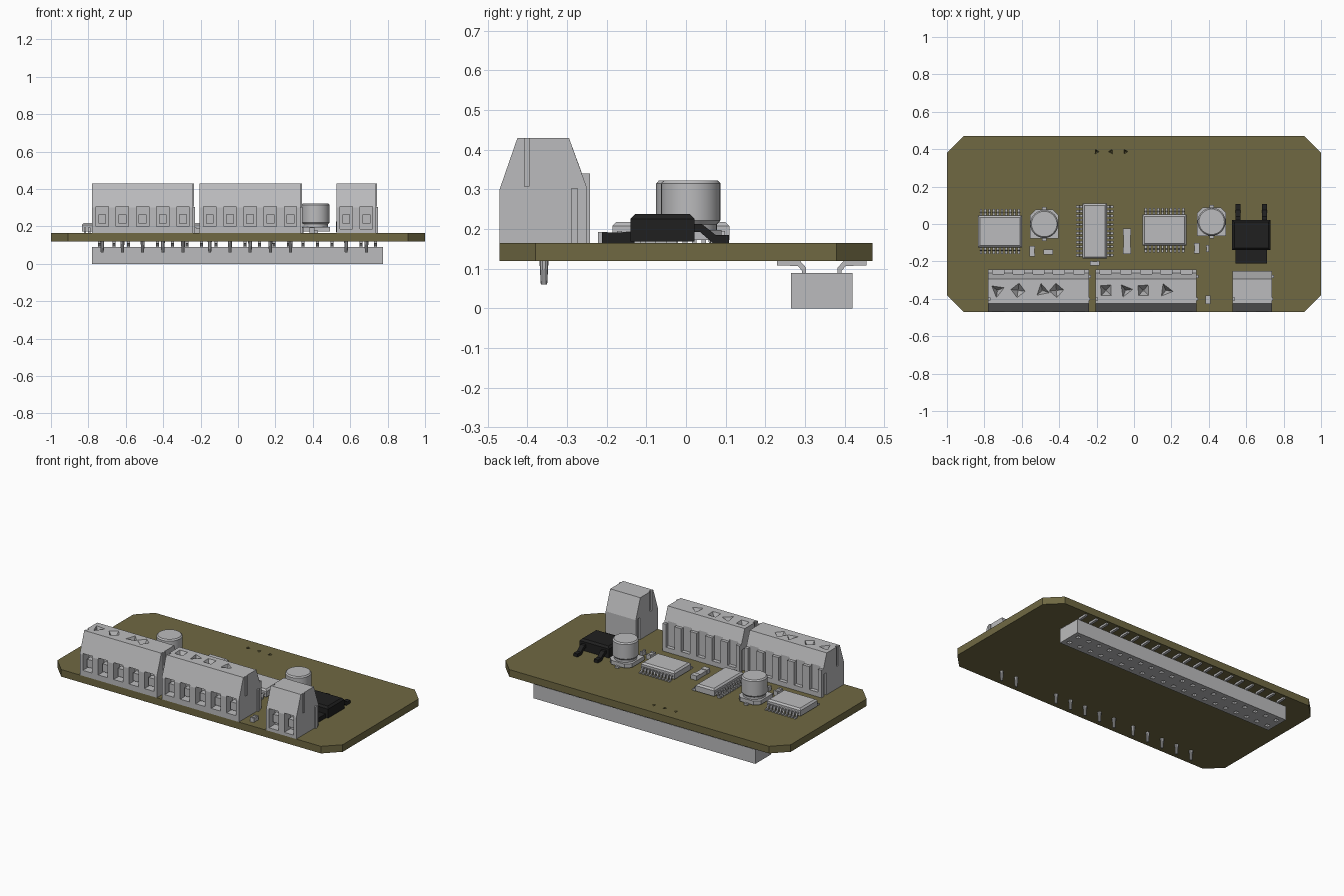
import bpy, bmesh, math, random
from mathutils import Matrix, Vector

cube = bpy.data.objects.get("Cube")
if cube:
    bpy.data.objects.remove(cube)
random.seed(4)


def material(name, rgb):
    m = bpy.data.materials.new(name)
    m.use_nodes = True
    m.diffuse_color = (*rgb, 1)
    m.node_tree.nodes["Principled BSDF"].inputs["Base Color"].default_value = (*rgb, 1)
    return m


OLIVE = material("olive board", (0.16, 0.14, 0.055))
GREY = material("light grey", (0.5, 0.5, 0.51))
BLACK = material("black plastic", (0.014, 0.014, 0.014))
TOP, BOTTOM = 0.165, 0.12      # board surfaces


def box(bm, x0, x1, y0, y1, z0, z1):
    m = Matrix.Translation(((x0 + x1) / 2, (y0 + y1) / 2, (z0 + z1) / 2))
    return bmesh.ops.create_cube(bm, size=1, matrix=m @ Matrix.Diagonal((x1 - x0, y1 - y0, z1 - z0, 1)))["verts"]


def cone(bm, x, y, z0, z1, r0, r1, sides, turn=0.0):
    m = Matrix.Translation((x, y, (z0 + z1) / 2)) @ Matrix.Rotation(turn, 4, "Z")
    bmesh.ops.create_cone(bm, cap_ends=True, segments=sides, radius1=r0, radius2=r1, depth=z1 - z0, matrix=m)


def prism(bm, points, offset):
    """Extrude a closed outline of 3D points by an offset."""
    face = bm.faces.new([bm.verts.new(p) for p in points])
    ext = bmesh.ops.extrude_face_region(bm, geom=[face])["geom"]
    bmesh.ops.translate(bm, vec=offset, verts=[v for v in ext if isinstance(v, bmesh.types.BMVert)])


def finish(bm, name, mat, smooth=False):
    bmesh.ops.recalc_face_normals(bm, faces=bm.faces)
    mesh = bpy.data.meshes.new(name)
    bm.to_mesh(mesh)
    bm.free()
    mesh.materials.append(mat)
    obj = bpy.data.objects.new(name, mesh)
    bpy.context.collection.objects.link(obj)
    if smooth:
        bpy.ops.object.select_all(action="DESELECT")
        obj.select_set(True)
        bpy.context.view_layer.objects.active = obj
        bpy.ops.object.shade_smooth_by_angle(angle=math.radians(35))
    return obj


def carve(obj, bm, mat):
    """Subtract the cutter mesh and bake the result."""
    cutter = finish(bm, "cutter", mat)
    cutter.hide_render = True
    mod = obj.modifiers.new("carve", "BOOLEAN")
    mod.operation, mod.solver, mod.object = "DIFFERENCE", "EXACT", cutter
    bpy.context.view_layer.update()
    baked = bpy.data.meshes.new_from_object(obj.evaluated_get(bpy.context.evaluated_depsgraph_get()))
    obj.modifiers.clear()
    obj.data = baked
    bpy.data.objects.remove(cutter)


# Circuit board with clipped corners and three little pits
bm = bmesh.new()
corners = [(1, .38), (.91, .47), (-.91, .47), (-1, .38), (-1, -.38), (-.91, -.47), (.91, -.47), (1, -.38)]
prism(bm, [(x, y, BOTTOM) for x, y in corners], (0, 0, TOP - BOTTOM))
board = finish(bm, "circuit_board", OLIVE)
bm = bmesh.new()
for i in range(3):
    cone(bm, -.2 + i * .077, .387, TOP - .03, TOP + .005, .002, .016, 3, i * 1.1 + .5)
carve(board, bm, OLIVE)


# Screw terminal blocks
def terminal(name, x0, x1, count, pits, stepped):
    pitch = .108
    first = (x0 + x1) / 2 - pitch * (count - 1) / 2
    centres = [first + i * pitch for i in range(count)]
    back = [(-.262, .34), (-.242, .34), (-.242, TOP)] if stepped else [(-.25, .305), (-.25, TOP)]
    outline = [(-.47, TOP), (-.47, .3), (-.425, .43), (-.295, .43)] + back
    bm = bmesh.new()
    prism(bm, [(x0, y, z) for y, z in outline], (x1 - x0, 0, 0))
    block = finish(bm, name, GREY)
    bm = bmesh.new()
    for x in centres:                                     # wire openings and rear slots
        box(bm, x - .033, x + .033, -.5, -.41, .2 if stepped else .185, .306)
        if stepped:
            box(bm, x - .03, x + .03, -.266, -.2, .195, .36)
    box(bm, x0 - .02, x0 + .01, -.41, -.392, .305, .45)   # side keyways
    box(bm, x0 - .02, x0 + .01, -.292, -.27, TOP - .02, .305)
    for x in pits:                                        # screw pits
        cone(bm, x, -.355, .38, .435, .004, .042, random.choice((3, 4)), random.uniform(0, 3))
    carve(block, bm, GREY)

    bm = bmesh.new()
    box(bm, x1 - .002, x1 + .01, -.29, -.272, TOP, .303)
    box(bm, x1 - .002, x1 + .006, -.408, -.394, .307, .43)
    finish(bm, name + "_side_keys", GREY)
    bm = bmesh.new()
    for x in centres:
        box(bm, x - .021, x + .021, -.445, -.405, .215, .265)
    finish(bm, name + "_wire_clamps", GREY)
    bm = bmesh.new()
    for x in centres:
        cone(bm, x, -.358, .06, BOTTOM + .01, .008, .012, 10)
    finish(bm, name + "_solder_pins", GREY, True)


terminal("left_terminal_block", -.78, -.24, 5, (-.73, -.62, -.49, -.415), True)
terminal("middle_terminal_block", -.205, .335, 5, (-.15, -.045, .05, .17), True)
terminal("power_terminal_block", .527, .738, 2, (), False)


# Flat chips with rows of stepped leads
def chip(name, cx, cy, length, width, count, upright):
    turn = Matrix.Translation((cx, cy, 0)) @ Matrix.Rotation(math.pi / 2 if upright else 0, 4, "Z")
    l, w = length / 2, width / 2
    bm = bmesh.new()
    verts = box(bm, -l, l, -w, w, TOP + .008, .218)
    bmesh.ops.bevel(bm, geom=[e for e in bm.edges if all(v.co.z > .2 for v in e.verts)],
                    offset=.01, segments=1, affect="EDGES")
    bm.transform(turn)
    finish(bm, name + "_body", GREY)
    bm = bmesh.new()
    pitch = (length - .012) / count
    for i in range(count):
        x = (i - (count - 1) / 2) * pitch
        for s in (-1, 1):
            path = [(w - .005, .195), (w + .015, .195), (w + .02, .174), (w + .036, .174),
                    (w + .036, TOP), (w + .013, TOP), (w + .008, .187), (w - .005, .187)]
            prism(bm, [(x - .006, s * y, z) for y, z in path], (.012, 0, 0))
    bm.transform(turn)
    finish(bm, name + "_leads", GREY)


chip("left_chip", -.717, -.04, .235, .17, 10, False)
chip("middle_chip", -.21, -.038, .295, .13, 12, True)
chip("right_chip", .163, -.033, .235, .165, 10, False)


# Can capacitors on clipped square bases
def capacitor(name, cx, cy):
    bm = bmesh.new()
    a, c = .077, .03
    base = [(-a, -a), (a, -a), (a, a - c), (a - c, a), (c - a, a), (-a, a - c)]
    prism(bm, [(cx + x, cy + y, TOP + .008) for x, y in base], (0, 0, .025))
    for s in (-1, 1):
        box(bm, cx - .012, cx + .012, cy + s * .075 - .015, cy + s * .075 + .015, TOP, TOP + .012)
    finish(bm, name + "_base", GREY)
    bm = bmesh.new()
    profile = [(0, .19), (.066, .19), (.066, .212), (.075, .222), (.075, .315), (.068, .323), (0, .323)]
    verts = [bm.verts.new((r, 0, z)) for r, z in profile]
    edges = [bm.edges.new(p) for p in zip(verts, verts[1:])]
    bmesh.ops.spin(bm, geom=verts + edges, axis=(0, 0, 1), cent=(0, 0, 0), angle=math.tau, steps=32)
    bmesh.ops.remove_doubles(bm, verts=bm.verts, dist=.0005)
    bmesh.ops.translate(bm, verts=bm.verts, vec=(cx, cy, 0))
    finish(bm, name + "_can", GREY, True)


capacitor("left_capacitor", -.48, 0)
capacitor("right_capacitor", .415, .012)

# Black power regulator: body, tab and two bent legs
bm = bmesh.new()
box(bm, .525, .73, -.14, .022, TOP + .004, .238)
bmesh.ops.bevel(bm, geom=[e for e in bm.edges if all(v.co.z > .2 for v in e.verts)],
                offset=.012, segments=1, affect="EDGES")
box(bm, .543, .712, -.212, -.13, TOP, .192)
for x in (.556, .698):
    leg = [(.015, .213), (.04, .213), (.075, .185), (.108, .185), (.108, TOP), (.068, TOP), (.035, .193), (.015, .193)]
    prism(bm, [(x - .014, y, z) for y, z in leg], (.028, 0, 0))
finish(bm, "regulator", BLACK)

# Small chip resistors and capacitors with raised end caps
passives = [(-.545, -.145, .03, .055), (-.458, -.15, .05, .028), (-.21, -.21, .05, .024), (-.037, -.092, .042, .135),
            (.336, -.13, .03, .055), (.394, -.132, .016, .038), (.396, -.405, .028, .045)]
for i, (x, y, w, d) in enumerate(passives):
    bm = bmesh.new()
    w, d = w / 2, d / 2
    box(bm, x - w * .9, x + w * .9, y - d * .9, y + d * .9, TOP, TOP + .024)
    for s in (-1, 1):
        if d > w:
            box(bm, x - w, x + w, y + s * d * .75 - d * .25, y + s * d * .75 + d * .25, TOP, TOP + .028)
        else:
            box(bm, x + s * w * .75 - w * .25, x + s * w * .75 + w * .25, y - d, y + d, TOP, TOP + .028)
    finish(bm, f"small_part_{i + 1}", GREY)

# Socket strip underneath with two rows of square holes and bent feet
bm = bmesh.new()
box(bm, -.78, .775, .265, .42, 0, .09)
socket = finish(bm, "socket_strip", GREY)
holes, feet = bmesh.new(), bmesh.new()
foot = [(.04, .085), (.04, .103), (.055, .12), (.113, .12), (.113, .109), (.06, .107), (.05, .095), (.05, .085)]
for i in range(20):
    x = -.74 + i * .0777
    for s in (-1, 1):
        y = .3425 + s * .039
        box(holes, x - .012, x + .012, y - .012, y + .012, -.02, .06)
        prism(feet, [(x - .008, .3425 + s * u, z) for u, z in foot], (.016, 0, 0))
carve(socket, holes, GREY)
finish(feet, "socket_feet", GREY)
